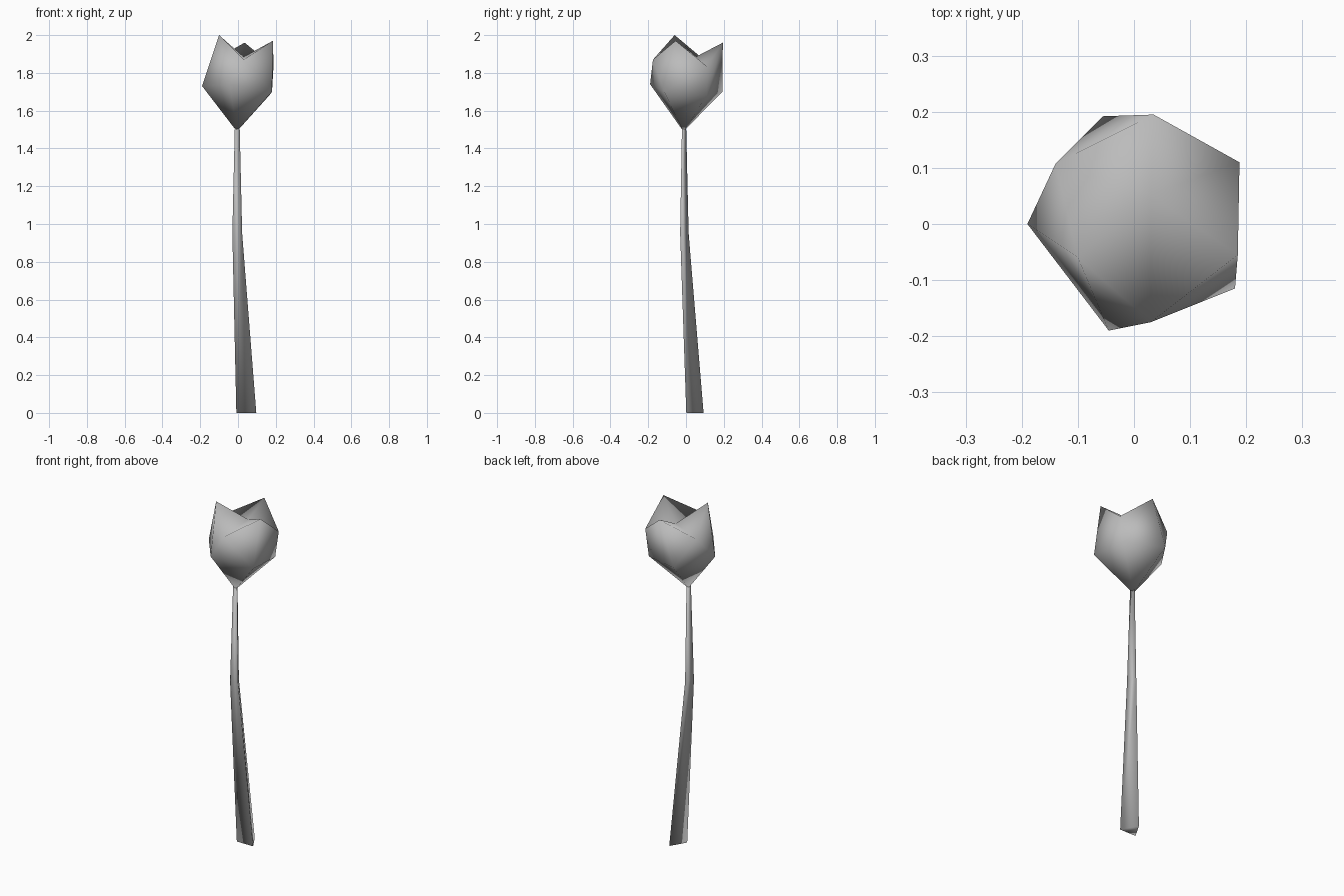
import bpy
import bmesh
import math
from mathutils import Vector

default_cube = bpy.data.objects.get("Cube")
if default_cube:
    bpy.data.objects.remove(default_cube, do_unlink=True)


def make_material(name, colour):
    material = bpy.data.materials.new(name)
    material.use_nodes = True
    material.diffuse_color = colour
    material.node_tree.nodes["Principled BSDF"].inputs["Base Color"].default_value = colour
    return material


def finish(bm, name, material):
    """Turn a closed shape into a smooth-shaded object."""
    bmesh.ops.recalc_face_normals(bm, faces=bm.faces)
    for face in bm.faces:
        face.smooth = True
    mesh = bpy.data.meshes.new(name)
    bm.to_mesh(mesh)
    bm.free()
    mesh.materials.append(material)
    part = bpy.data.objects.new(name, mesh)
    bpy.context.scene.collection.objects.link(part)
    return part


def build_stem(name, sections, material):
    """Loft a three-sided tapering stalk through (centre, radius) sections."""
    bm = bmesh.new()
    rings = []
    for centre, radius in sections:
        ring = []
        for side in range(3):
            angle = math.radians(120 * side - 30)
            offset = Vector((math.cos(angle), math.sin(angle), 0)) * radius
            ring.append(bm.verts.new(Vector(centre) + offset))
        rings.append(ring)
    for lower, upper in zip(rings, rings[1:]):
        for i in range(3):
            j = (i + 1) % 3
            bm.faces.new((lower[i], lower[j], upper[j], upper[i]))
    # Closed ends
    bm.faces.new(rings[0])
    bm.faces.new(rings[-1])
    return finish(bm, name, material)


def build_bloom(name, base, belly, rim, heart, material):
    """Closed bud: cone to the belly, zigzag petal wall, and a sunken top."""
    bm = bmesh.new()
    bottom = bm.verts.new(base)
    centre = bm.verts.new(heart)
    low = [bm.verts.new(p) for p in belly]
    top = {key: bm.verts.new(p) for key, p in rim.items()}

    # Lower cone
    for i, corner in enumerate(low):
        bm.faces.new((bottom, low[(i + 1) % len(low)], corner))

    # Upper wall: each belly corner fans out to the rim points above it
    fans = [
        ("back_left_gap", "tip_a"),
        ("tip_a", "front_gap"),
        ("front_gap", "tip_b", "side_gap"),
        ("side_gap", "tip_c"),
        ("tip_c", "back_left_gap"),
    ]
    for i, fan in enumerate(fans):
        following = low[(i + 1) % len(low)]
        for first, second in zip(fan, fan[1:]):
            bm.faces.new((low[i], top[second], top[first]))
        bm.faces.new((low[i], following, top[fan[-1]]))

    # Sunken top between the petal tips
    edge_points = list(top.values())
    for i, point in enumerate(edge_points):
        bm.faces.new((point, edge_points[(i + 1) % len(edge_points)], centre))
    return finish(bm, name, material)


grey = make_material("plain grey", (0.5, 0.5, 0.5, 1))

# Bent, tapering stalk
build_stem("stem", [
    ((0.044, 0.032, 0), 0.061),
    ((-0.004, -0.016, 0.95), 0.03),
    ((-0.004, -0.014, 1.51), 0.015),
], grey)

# Flower bud with three pointed petals
build_bloom(
    "bloom",
    base=(-0.006, -0.014, 1.49),
    belly=[
        (-0.19, 0, 1.73),
        (-0.045, -0.19, 1.74),
        (0.18, -0.115, 1.7),
        (0.165, 0.11, 1.68),
        (-0.055, 0.192, 1.7),
    ],
    rim={
        "tip_a": (-0.1, -0.06, 2),
        "front_gap": (0.03, -0.175, 1.87),
        "tip_b": (0.185, -0.055, 1.97),
        "side_gap": (0.188, 0.11, 1.835),
        "tip_c": (0.035, 0.195, 1.96),
        "back_left_gap": (-0.14, 0.107, 1.86),
    },
    heart=(0.03, 0.052, 1.885),
    material=grey,
)
